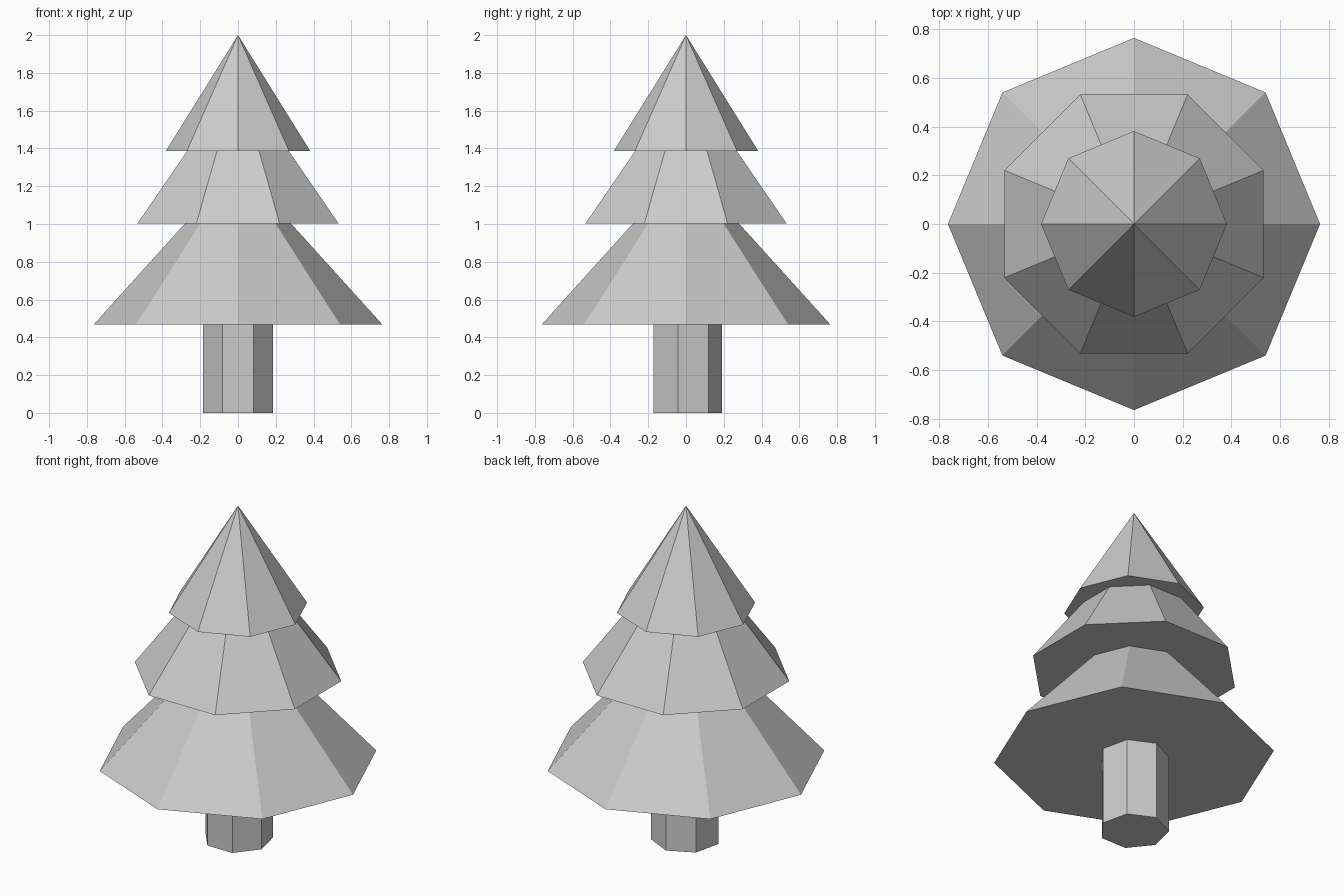
import bpy
from math import pi

if "Cube" in bpy.data.objects:
    bpy.data.objects.remove(bpy.data.objects["Cube"])


def cone(name, sides, r_bottom, r_top, z0, z1, turn):
    """Flat-shaded upright cone or prism; first vertex lies on +y before turning."""
    bpy.ops.mesh.primitive_cone_add(
        vertices=sides, radius1=r_bottom, radius2=r_top, depth=z1 - z0,
        end_fill_type='NGON', location=(0, 0, (z0 + z1) / 2), rotation=(0, 0, turn))
    bpy.context.object.name = name


# Seven-sided trunk, with a corner facing the back
cone("trunk", 7, 0.191, 0.191, 0.0, 0.48, 0)

# Three eight-sided foliage tiers, the middle one turned half a side
cone("lower_foliage", 8, 0.765, 0, 0.467, 1.313, 0)
cone("middle_foliage", 8, 0.576, 0, 1.003, 1.778, pi / 8)
cone("top_foliage", 8, 0.382, 0, 1.387, 2.0, 0)
